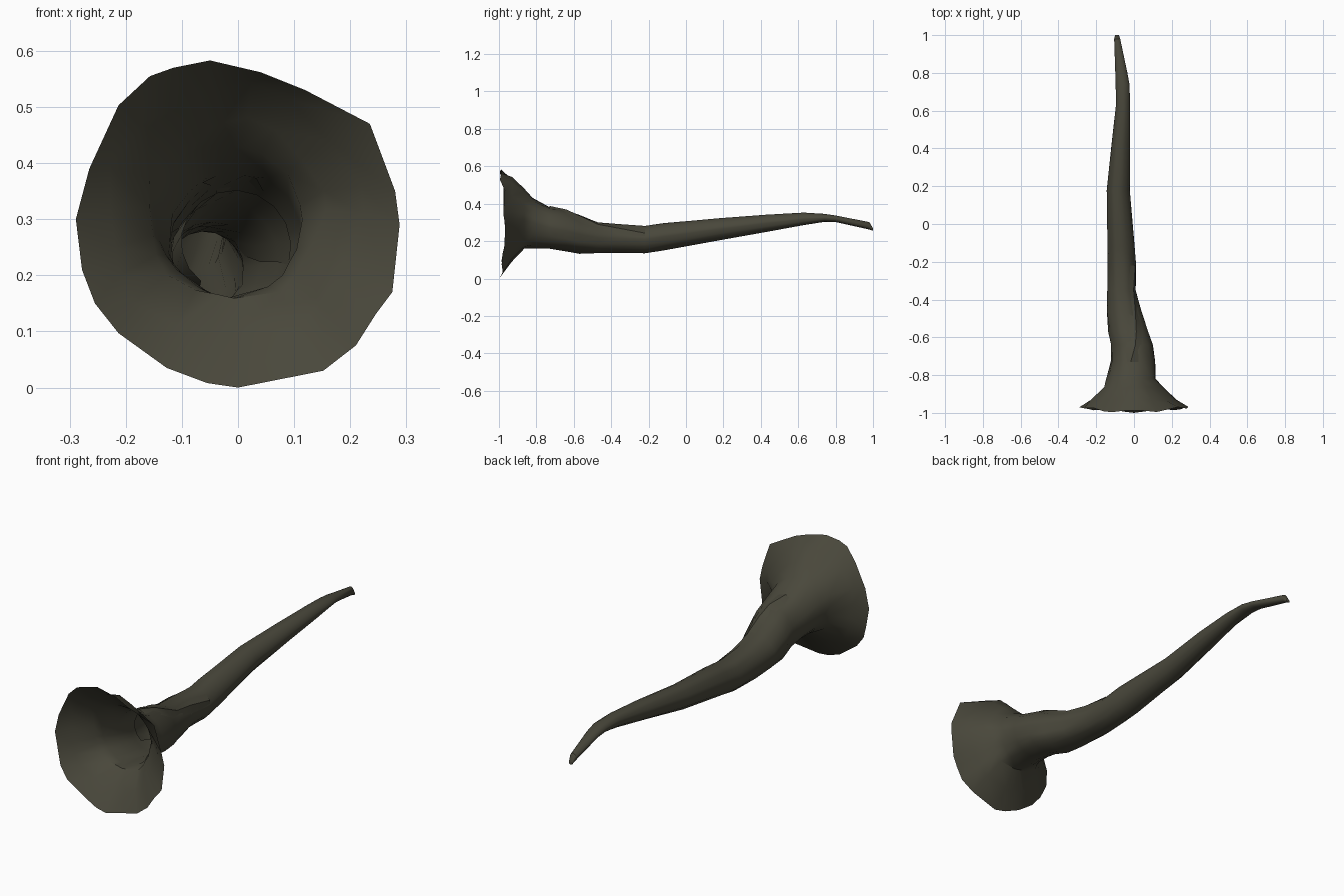
import bpy, bmesh, math, random

if "Cube" in bpy.data.objects:
    bpy.data.objects.remove(bpy.data.objects["Cube"])

random.seed(4)
mat = bpy.data.materials.new("dark olive")
mat.diffuse_color = (0.067, 0.064, 0.044, 1)
mat.use_nodes = True
mat.node_tree.nodes["Principled BSDF"].inputs["Base Color"].default_value = mat.diffuse_color

# Irregular rim outline of the bell mouth (x, z)
RIM = [(.288, .29), (.28, .35), (.235, .47), (.12, .53), (.04, .562), (-.05, .583),
       (-.115, .57), (-.157, .555), (-.213, .503), (-.265, .39), (-.289, .30),
       (-.278, .21), (-.255, .15), (-.213, .097), (-.127, .035), (-.055, .008),
       (0, 0), (.152, .03), (.21, .075), (.245, .13), (.275, .17)]
ANG = [math.atan2(z - .29, x) for x, z in RIM]

# Stations along the horn: y, x min, x max, z min, z max
RINGS = [(-.93, -.235, .215, .085, .535), (-.865, -.163, .15, .155, .475),
         (-.82, -.148, .118, .163, .435), (-.73, -.125, .112, .16, .383),
         (-.64, -.122, .10, .145, .365), (-.57, -.138, .075, .135, .34),
         (-.47, -.145, .042, .134, .303), (-.35, -.142, .012, .136, .294),
         (-.22, -.138, .01, .136, .284), (-.12, -.14, .002, .152, .296),
         (.18, -.143, -.024, .206, .323), (.43, -.118, -.021, .25, .342),
         (.63, -.096, -.021, .285, .352), (.74, -.097, -.024, .303, .346),
         (.80, -.099, -.035, .302, .337), (.98, -.105, -.073, .262, .302),
         (1.0, -.10, -.08, .255, .268)]


def ellipse_point(ring, a, k=1.0):
    y, x0, x1, z0, z1 = ring
    return ((x0 + x1) / 2 + k * (x1 - x0) / 2 * math.cos(a), y,
            (z0 + z1) / 2 + k * (z1 - z0) / 2 * math.sin(a))


def loft(name, rows, closed, cap=False):
    bm = bmesh.new()
    vs = [[bm.verts.new(p) for p in row] for row in rows]
    n = len(vs[0])
    for a, b in zip(vs, vs[1:]):
        for i in range(n if closed else n - 1):
            j = (i + 1) % n
            bm.faces.new((a[i], a[j], b[j], b[i]))
    if cap:
        bm.faces.new(vs[-1])
    bmesh.ops.recalc_face_normals(bm, faces=bm.faces)
    me = bpy.data.meshes.new(name)
    bm.to_mesh(me)
    bm.free()
    ob = bpy.data.objects.new(name, me)
    bpy.context.collection.objects.link(ob)
    me.materials.append(mat)
    bpy.ops.object.select_all(action='DESELECT')
    ob.select_set(True)
    bpy.context.view_layer.objects.active = ob
    bpy.ops.object.shade_smooth_by_angle(angle=math.radians(35))
    return ob


# Horn skin: flared wavy mouth tapering into a long bent tail
rows = [[(x, -.968 - .024 * math.sin(a) ** 2 - .008 * math.sin(7 * a), z)
         for (x, z), a in zip(RIM, ANG)]]
for i, r in enumerate(RINGS):
    row = []
    for a in ANG:
        if i < 2:                                   # radial pleats in the flare
            k = 1 + .05 * math.sin(5 * a + 1)
        else:                                       # uneven bark-like tube
            k = 1 + (random.uniform(-.045, .03) if i < 13 else 0)
        row.append(ellipse_point(r, a, k))
    rows.append(row)
loft("horn_skin", rows, True, True)

# Rolled inner sheet visible down the throat
N = 12
roll = [[ellipse_point(r, math.radians(-20 + 250 * t / N + 12 * k), .97 - .2 * t / N)
         for t in range(N + 1)] for k, r in enumerate(RINGS[4:9])]
loft("inner_roll", roll, False)

# Thin overlapping seam fold running along the upper side
seam = [[ellipse_point(r, math.radians(95 - 14 * k + d), 1.0 + e)
         for d, e in ((-25, -.03), (0, .05), (25, -.03))]
        for k, r in enumerate(RINGS[3:9])]
loft("seam_fold", seam, False)
